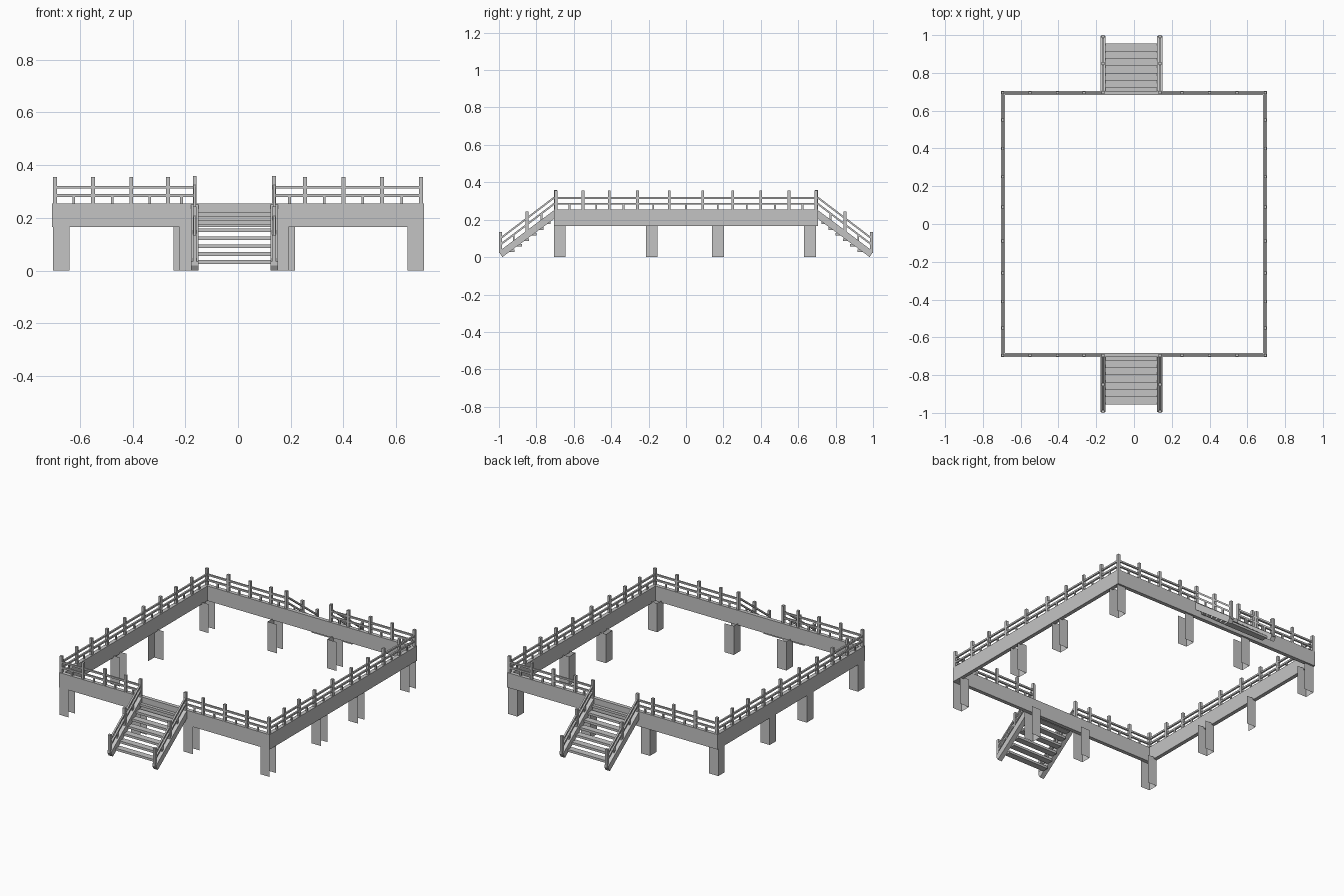
import bpy, bmesh

cube = bpy.data.objects.get("Cube")
if cube:
    bpy.data.objects.remove(cube, do_unlink=True)

grey = bpy.data.materials.new("stone_grey")
grey.use_nodes = True
grey.diffuse_color = (0.55, 0.55, 0.55, 1)
grey.node_tree.nodes["Principled BSDF"].inputs["Base Color"].default_value = grey.diffuse_color

HALF = 0.705          # outer half width of the deck
BASE, TOP = 0.165, 0.255
LINE = 0.695          # railing centre line
SLOPE = 0.76          # stair pitch
RAIL_X = (-0.164, 0.137)


def finish(name, bm):
    bmesh.ops.recalc_face_normals(bm, faces=bm.faces)
    mesh = bpy.data.meshes.new(name)
    bm.to_mesh(mesh)
    bm.free()
    obj = bpy.data.objects.new(name, mesh)
    obj.data.materials.append(grey)
    bpy.context.collection.objects.link(obj)
    return obj


def box(bm, x, y, z):
    """Box from three (low, high) ranges."""
    v = bmesh.ops.create_cube(bm, size=1)["verts"]
    for p in v:
        p.co = [r[0] if c < 0 else r[1] for c, r in zip(p.co, (x, y, z))]


def prism(bm, profile, x0, x1):
    """Extrude a y-z profile along x."""
    face = bm.faces.new([bm.verts.new((x0, y, z)) for y, z in profile])
    new = bmesh.ops.extrude_face_region(bm, geom=[face])["geom"]
    for p in new:
        if isinstance(p, bmesh.types.BMVert):
            p.co.x = x1


def around(c, r):
    return (c - r, c + r)


# Deck: four edge beams
bm = bmesh.new()
inner = HALF - 0.023
for s in (-1, 1):
    band = tuple(sorted((s * HALF, s * inner)))
    box(bm, (-HALF, HALF), band, (BASE, TOP))
    box(bm, band, (-inner, inner), (BASE, TOP))
finish("edge_beams", bm)

# Legs: thin channel sections, open on one side
W = 0.062
legs = [(x, -0.705) for x in (-0.702, -0.222, 0.13, 0.643)]
legs += [(x, 0.632) for x in (-0.702, -0.245, 0.155, 0.643)]
legs += [(x, y) for x in (-0.702, 0.643) for y in (-0.215, 0.14)]
bm = bmesh.new()
for x, y in legs:
    path = [(x + W, y), (x, y), (x, y + W), (x + W, y + W)]
    if x < 0 and 0 < y < 0.3:
        path = path[1:]
    low = [bm.verts.new((a, b, 0)) for a, b in path]
    high = [bm.verts.new((a, b, BASE + 0.01)) for a, b in path]
    for i in range(len(path) - 1):
        bm.faces.new((low[i], low[i + 1], high[i + 1], high[i]))
finish("legs", bm)


# Level railings: posts, two rails and short balusters between posts
def railing(name, stops, place):
    bm = bmesh.new()
    for t in stops:
        box(bm, *place(around(t, 0.0075), 0.0075), (TOP, 0.355))
    for z in (0.285, 0.317):
        box(bm, *place((stops[0], stops[-1]), 0.005), around(z, 0.005))
    for a, b in zip(stops, stops[1:]):
        box(bm, *place(around((a + b) / 2, 0.005), 0.004), (TOP, 0.285))
    finish(name, bm)


side_stops = [-LINE, -0.55, -0.41, -0.26, -0.09, 0.09, 0.25, 0.4, 0.55, LINE]
left_stops = [-LINE, -0.55, -0.405, -0.265, RAIL_X[0]]
right_stops = [RAIL_X[1], 0.254, 0.4, 0.546, LINE]
for s, end in ((-1, "front"), (1, "back")):
    row = lambda span, r, s=s: (span, around(s * LINE, r))
    railing(end + "_railing_right", left_stops, row)
    railing(end + "_railing_left", right_stops, row)
for s, side in ((-1, "right"), (1, "left")):
    railing(side + "_side_railing", side_stops,
            lambda span, r, s=s: (around(s * LINE, r), span))


# Stairs, one flight at each end
def pitch(d):
    """Height of the stringer top at distance d from the centre."""
    return TOP - SLOPE * (d - HALF)


for s, end in ((-1, "front"), (1, "back")):
    def span(a, b):
        return tuple(sorted((s * a, s * b)))

    bm = bmesh.new()
    for i in range(1, 8):
        d = 0.685 + 0.0385 * i
        z = 0.25 - 0.03 * i
        box(bm, (-0.15, 0.123), span(d - 0.0385, d), (z - 0.014, z))
    finish(end + "_treads", bm)

    bm = bmesh.new()
    for x in RAIL_X:
        prof = [(0.7, TOP), (0.995, pitch(0.995)), (0.995, 0.02), (0.982, 0.0), (0.7, 0.208)]
        prism(bm, [(s * d, z) for d, z in prof], x - 0.014, x + 0.014)
    finish(end + "_stringers", bm)

    bm = bmesh.new()
    posts = (0.697, 0.85, 0.9925)
    for x in RAIL_X:
        for d in posts:
            box(bm, around(x, 0.0075), span(d - 0.0075, d + 0.0075),
                (pitch(d) - 0.015, pitch(d) + 0.098))
        for up in (0.03, 0.063):
            ends = [(0.7, -0.006), (0.99, -0.006), (0.99, 0.006), (0.7, 0.006)]
            prism(bm, [(s * d, pitch(d) + up + o) for d, o in ends], x - 0.005, x + 0.005)
        for a, b in zip(posts, posts[1:]):
            d = (a + b) / 2
            box(bm, around(x, 0.004), span(d - 0.005, d + 0.005),
                (pitch(d) - 0.01, pitch(d) + 0.03))
    finish(end + "_stair_railings", bm)
